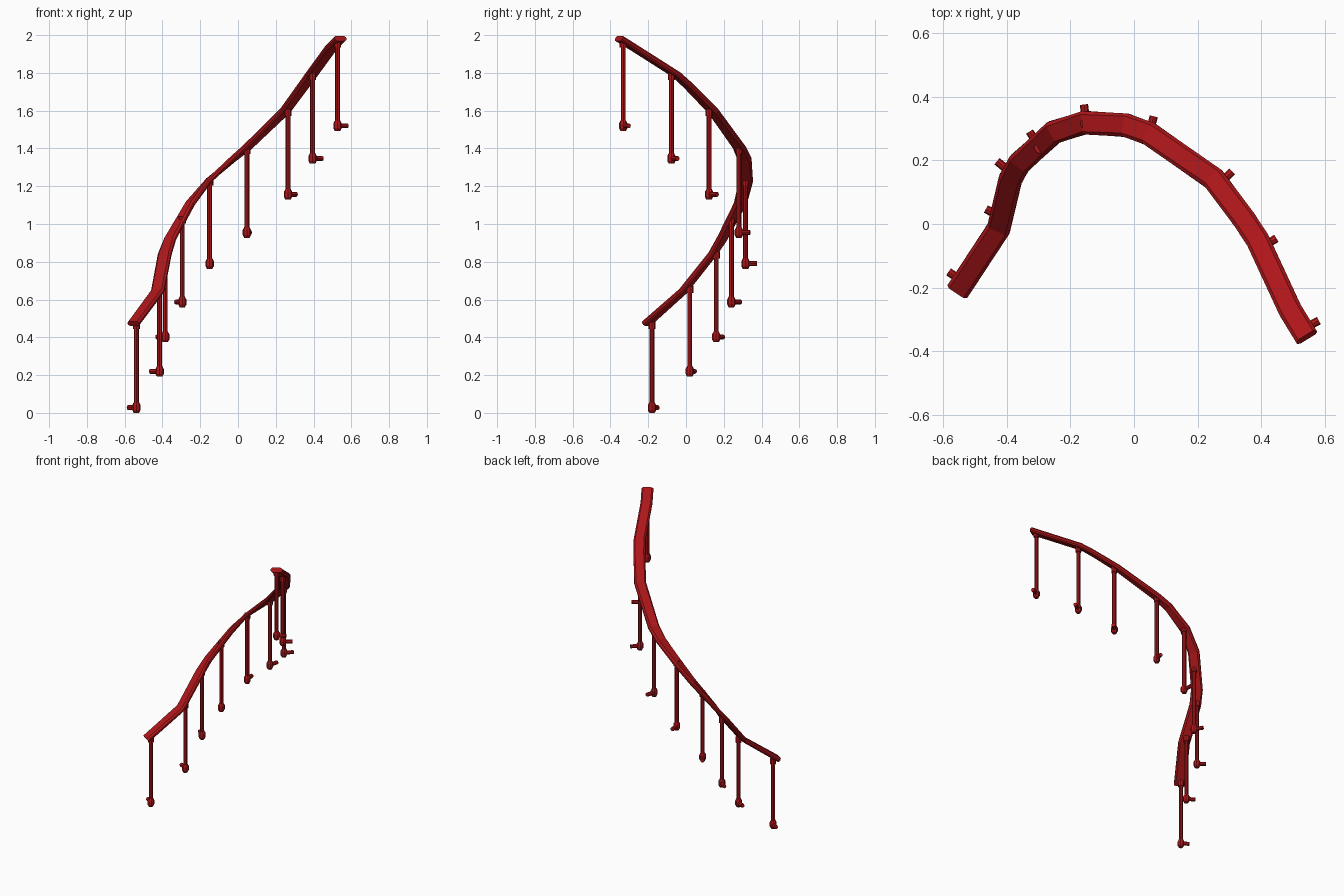
import bpy, bmesh
from mathutils import Vector

if "Cube" in bpy.data.objects:
    bpy.data.objects.remove(bpy.data.objects["Cube"])

red = bpy.data.materials.new("dark_red")
red.diffuse_color = (0.42, 0.008, 0.01, 1)
red.use_nodes = True
red.node_tree.nodes["Principled BSDF"].inputs["Base Color"].default_value = red.diffuse_color

# Handrail centre line, bottom to top
path = [Vector(p) for p in [
    (-.553, -.21, .472), (-.425, -.015, .645), (-.388, .14, .84), (-.36, .19, .92),
    (-.252, .288, 1.11), (-.155, .318, 1.23), (-.025, .31, 1.345), (.048, .283, 1.405),
    (.25, .142, 1.60), (.345, .015, 1.73), (.388, -.05, 1.79), (.49, -.27, 1.93),
    (.542, -.355, 1.983)]]

# Post position (x, y), elbow height, and outward end of the wall stub (x, y)
posts = [
    (-.538, -.18, .028, -.582, -.15), (-.415, .02, .22, -.465, .047),
    (-.385, .16, .402, -.43, .197), (-.295, .24, .587, -.328, .29),
    (-.15, .315, .79, -.157, .375), (.047, .28, .955, .062, .338),
    (.265, .122, 1.157, .308, .165), (.395, -.077, 1.347, .447, -.045),
    (.527, -.332, 1.52, .58, -.303)]


def finish(name, bm):
    bmesh.ops.recalc_face_normals(bm, faces=bm.faces)
    me = bpy.data.meshes.new(name)
    bm.to_mesh(me)
    bm.free()
    me.materials.append(red)
    bpy.context.collection.objects.link(bpy.data.objects.new(name, me))


def rod(bm, a, b, r1, r2=None, sides=8):
    a, b = Vector(a), Vector(b)
    mat = (b - a).to_track_quat('Z', 'Y').to_matrix().to_4x4()
    mat.translation = (a + b) / 2
    bmesh.ops.create_cone(bm, cap_ends=True, segments=sides, radius1=r1,
                          radius2=r2 or r1, depth=(b - a).length, matrix=mat)


# Handrail: flat chamfered section swept along the path, always level sideways
profile = [(.037, -.006), (.037, .005), (.027, .015), (-.027, .015),
           (-.037, .005), (-.037, -.006), (-.027, -.015), (.027, -.015)]
bm = bmesh.new()
rings = []
for i, p in enumerate(path):
    before = (p - path[max(i - 1, 0)]).normalized()
    after = (path[min(i + 1, len(path) - 1)] - p).normalized()
    t = (before + after).normalized()
    side = t.cross(Vector((0, 0, 1))).normalized()
    up = side.cross(t)
    rings.append([bm.verts.new(p + side * u + up * v) for u, v in profile])
n = len(profile)
for a, b in zip(rings, rings[1:]):
    for k in range(n):
        bm.faces.new((a[k], a[(k + 1) % n], b[(k + 1) % n], b[k]))
bm.faces.new(rings[0])
bm.faces.new(rings[-1])
finish("handrail", bm)

# Brackets: post, collar under the rail, elbow and outward wall stub
for i, (x, y, z, ex, ey) in enumerate(posts, 1):
    top = z + .445
    bm = bmesh.new()
    rod(bm, (x, y, z), (x, y, top), .013)
    finish(f"post_{i}", bm)
    bm = bmesh.new()
    rod(bm, (x, y, top - .03), (x, y, top + .008), .019)
    finish(f"collar_{i}", bm)
    bm = bmesh.new()
    rod(bm, (x, y, z - .028), (x, y, z - .013), .014, .022)
    rod(bm, (x, y, z - .013), (x, y, z + .013), .022)
    rod(bm, (x, y, z + .013), (x, y, z + .028), .022, .014)
    finish(f"elbow_{i}", bm)
    bm = bmesh.new()
    rod(bm, (x, y, z), (ex, ey, z), .013)
    finish(f"wall_stub_{i}", bm)
